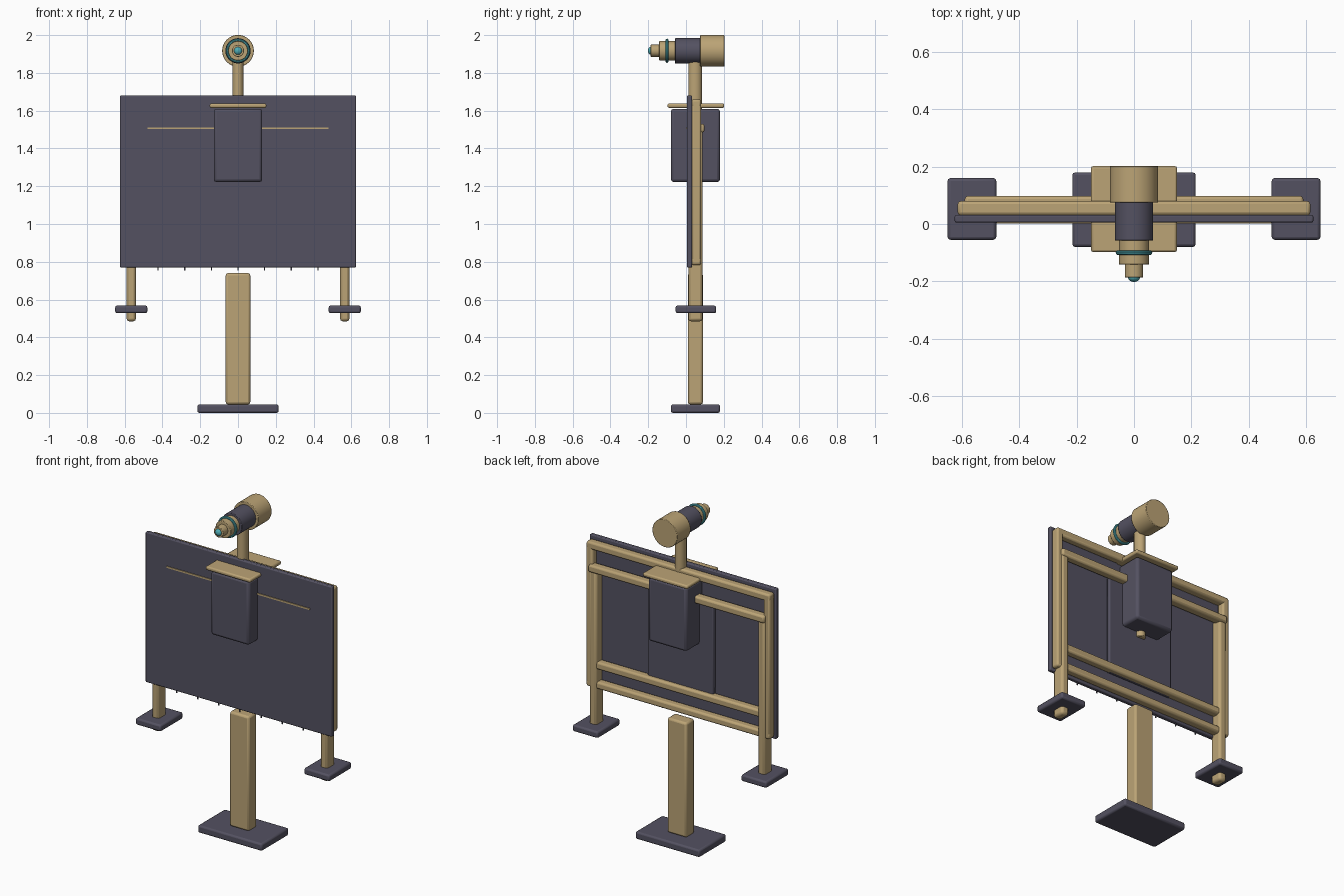
import bpy, math

cube = bpy.data.objects.get("Cube")
if cube:
    bpy.data.objects.remove(cube, do_unlink=True)


def material(name, rgb):
    m = bpy.data.materials.new(name)
    m.use_nodes = True
    m.diffuse_color = (*rgb, 1)
    m.node_tree.nodes["Principled BSDF"].inputs["Base Color"].default_value = (*rgb, 1)
    return m


TAN = material("warm tan", (0.50, 0.37, 0.18))
DARK = material("slate grey", (0.088, 0.083, 0.12))
TEAL = material("teal", (0.08, 0.42, 0.47))


def finish(name, mat, bevel):
    ob = bpy.context.object
    ob.name = name
    ob.data.materials.append(mat)
    if bevel:
        mod = ob.modifiers.new("soft edges", 'BEVEL')
        mod.width = bevel
        mod.segments = 2
        mod.limit_method = 'ANGLE'
    bpy.ops.object.shade_smooth_by_angle(angle=math.radians(35))
    return ob


def box(name, mat, x, y, z, bevel=0.008):
    """Box from (min, max) ranges along each axis."""
    ranges = (x, y, z)
    bpy.ops.mesh.primitive_cube_add(size=1, location=[(a + b) / 2 for a, b in ranges])
    bpy.context.object.scale = [b - a for a, b in ranges]
    bpy.ops.object.transform_apply(location=False, rotation=False, scale=True)
    return finish(name, mat, bevel)


def barrel(name, mat, radius, y0, y1, bevel=0.003):
    """Cylinder lying along y on the scope axis."""
    bpy.ops.mesh.primitive_cylinder_add(
        vertices=32, radius=radius, depth=y1 - y0,
        location=(0, (y0 + y1) / 2, AXIS), rotation=(math.pi / 2, 0, 0))
    return finish(name, mat, bevel)


AXIS = 1.917

# Stand
box("base_plate", DARK, (-0.215, 0.215), (-0.08, 0.18), (0.0, 0.045), 0.01)
box("center_post", TAN, (-0.065, 0.065), (0.01, 0.09), (0.045, 0.74), 0.012)

# Board with its guide line, hanging pins and rear panel
box("board", DARK, (-0.625, 0.625), (0.005, 0.032), (0.77, 1.68), 0.006)
box("guide_line", TAN, (-0.48, 0.48), (0.001, 0.008), (1.502, 1.512), 0)
box("rear_panel", DARK, (-0.22, 0.22), (0.03, 0.055), (0.9, 1.5), 0.005)
for i in range(-3, 4):
    x = i * 0.141
    box("pin", DARK, (x - 0.003, x + 0.003), (0.016, 0.022), (0.753, 0.775), 0)

# Rear frame rails
FRAME = (0.03, 0.08)
box("top_rail", TAN, (-0.615, 0.615), FRAME, (1.615, 1.66), 0.011)
box("bottom_rail", TAN, (-0.615, 0.615), FRAME, (0.782, 0.825), 0.011)
box("upper_cross_rail", TAN, (-0.59, 0.59), (0.045, 0.098), (1.485, 1.53), 0.011)
box("lower_cross_rail", TAN, (-0.57, 0.57), FRAME, (0.90, 0.945), 0.011)

# Side rails, legs and feet
for side, s in (("left", 1), ("right", -1)):
    def span(a, b):
        return tuple(sorted((a * s, b * s)))
    box(side + "_side_rail", TAN, span(0.572, 0.615), FRAME, (0.782, 1.66), 0.011)
    box(side + "_leg", TAN, span(0.54, 0.59), (0.012, 0.088), (0.485, 1.505), 0.014)
    box(side + "_foot", DARK, span(0.48, 0.65), (-0.055, 0.16), (0.528, 0.568), 0.01)

# Central housing, cap and neck tube
box("housing", DARK, (-0.128, 0.128), (-0.08, 0.18), (1.222, 1.61), 0.015)
box("housing_cap", TAN, (-0.15, 0.15), (-0.098, 0.202), (1.615, 1.638), 0.008)
bpy.ops.mesh.primitive_cylinder_add(vertices=16, radius=0.03, depth=0.67,
                                    location=(0, 0.048, 1.525))
bpy.context.object.scale.y = 1.2
finish("neck", TAN, 0.004)

# Scope
barrel("scope_body", TAN, 0.084, 0.075, 0.203)
barrel("scope_grip", DARK, 0.067, -0.058, 0.08)
barrel("scope_tube", TAN, 0.052, -0.142, -0.05)
barrel("scope_nose", TAN, 0.032, -0.187, -0.14)
bpy.ops.mesh.primitive_torus_add(location=(0, -0.1, AXIS), rotation=(math.pi / 2, 0, 0),
                                 major_radius=0.056, minor_radius=0.008,
                                 major_segments=40, minor_segments=10)
finish("scope_ring", TEAL, 0)
bpy.ops.mesh.primitive_uv_sphere_add(segments=24, ring_count=12, radius=0.021,
                                     location=(0, -0.185, AXIS))
bpy.context.object.scale.y = 0.8
finish("lens", TEAL, 0)
